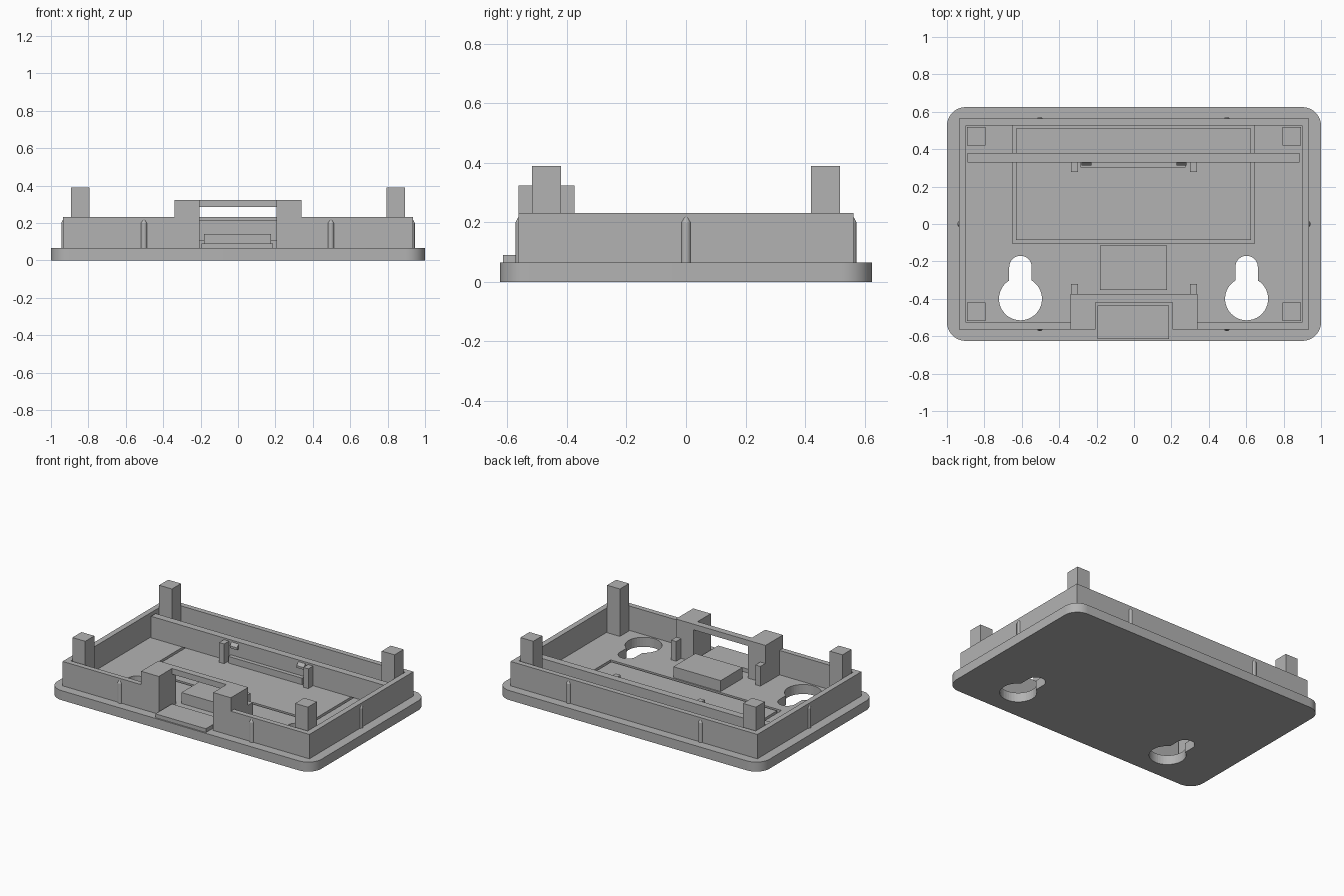
import bpy
import bmesh
from math import asin, cos, sin, pi, radians

cube = bpy.data.objects.get("Cube")
if cube:
    bpy.data.objects.remove(cube, do_unlink=True)

grey = bpy.data.materials.new("plain_grey")
grey.use_nodes = True
grey.diffuse_color = (0.45, 0.45, 0.45, 1)
grey.node_tree.nodes["Principled BSDF"].inputs["Base Color"].default_value = (0.45, 0.45, 0.45, 1)

FLOOR, RIM = 0.065, 0.232


def finish(name, bm):
    bmesh.ops.recalc_face_normals(bm, faces=bm.faces)
    mesh = bpy.data.meshes.new(name)
    bm.to_mesh(mesh)
    bm.free()
    mesh.materials.append(grey)
    obj = bpy.data.objects.new(name, mesh)
    bpy.context.collection.objects.link(obj)
    return obj


def prism(name, outline, z0, z1):
    bm = bmesh.new()
    face = bm.faces.new([bm.verts.new((x, y, z0)) for x, y in outline])
    top = bmesh.ops.extrude_face_region(bm, geom=[face])["geom"]
    verts = [v for v in top if isinstance(v, bmesh.types.BMVert)]
    bmesh.ops.translate(bm, verts=verts, vec=(0, 0, z1 - z0))
    return finish(name, bm)


def box(name, x0, x1, y0, y1, z0, z1):
    return prism(name, [(x0, y0), (x1, y0), (x1, y1), (x0, y1)], z0, z1)


def arc(cx, cy, r, a0, a1, n):
    steps = [a0 + (a1 - a0) * i / n for i in range(n + 1)]
    return [(cx + r * cos(a), cy + r * sin(a)) for a in steps]


def cut(target, cutter):
    mod = target.modifiers.new("cut", "BOOLEAN")
    mod.operation = "DIFFERENCE"
    mod.solver = "EXACT"
    mod.object = cutter
    cutter.hide_render = True
    cutter.hide_set(True)


def smooth(obj):
    bpy.ops.object.select_all(action="DESELECT")
    obj.select_set(True)
    bpy.context.view_layer.objects.active = obj
    bpy.ops.object.shade_smooth_by_angle(angle=radians(30))


# Rounded base plate
outline = []
for i, (sx, sy) in enumerate([(1, 1), (-1, 1), (-1, -1), (1, -1)]):
    outline += arc(sx * 0.9, sy * 0.525, 0.1, i * pi / 2, (i + 1) * pi / 2, 10)
base = prism("base_plate", outline, 0, FLOOR)
smooth(base)

# Keyhole hanging slots
R, r = 0.115, 0.06
half = asin(r / R)
for side, cx in (("right", -0.607), ("left", 0.602)):
    key = arc(cx, -0.4, R, pi / 2 + half, 2.5 * pi - half, 32)
    key += arc(cx, -0.23, r, 0, pi, 16)
    cut(base, prism(side + "_keyhole_cutter", key, -0.1, 0.2))

# Shallow groove around the raised floor panel
cut(base, box("groove_cutter", -0.65, 0.645, -0.105, 0.528, 0.045, 0.2))
box("floor_panel", -0.63, 0.625, -0.085, 0.51, 0.04, FLOOR)

# Perimeter walls, with a gap at the front
OX, OY, IX, IY = 0.935, 0.563, 0.897, 0.527
box("back_wall", -OX, OX, IY, OY, FLOOR, RIM)
for side, s in (("right", -1), ("left", 1)):
    box(side + "_wall", *sorted((s * IX, s * OX)), -OY, IY, FLOOR, RIM)
    box(side + "_front_wall", *sorted((s * 0.34, s * IX)), -OY, -IY, FLOOR, RIM)
    # Tall pillars beside the gap
    box(side + "_pillar", *sorted((s * 0.206, s * 0.34)), -OY, -0.375, FLOOR, 0.324)
    # Corner posts
    for end, t in (("front", -1), ("back", 1)):
        box(f"{side}_{end}_post", *sorted((s * 0.795, s * 0.892)),
            *sorted((t * 0.42, t * 0.518)), FLOOR, 0.39)
    # Upright clips and hooks
    box(side + "_back_clip", *sorted((s * 0.3, s * 0.338)), 0.278, 0.33, FLOOR, 0.2)
    box(side + "_front_clip", *sorted((s * 0.3, s * 0.338)), -0.375, -0.322, FLOOR, 0.2)
    hook = box(side + "_hook", *sorted((s * 0.226, s * 0.28)), 0.312, 0.33, 0.165, 0.2)
    for v in hook.data.vertices:
        if v.co.y < 0.32 and v.co.z > 0.18:
            v.co.z -= 0.02

box("bridge_beam", -0.206, 0.206, -0.42, -0.375, 0.285, 0.324)
box("cross_bar", -0.89, 0.885, 0.33, 0.38, FLOOR, 0.212)
box("support_strip", -0.285, 0.275, 0.302, 0.33, FLOOR, 0.11)
box("floor_block", -0.182, 0.176, -0.352, -0.115, FLOOR, 0.14)
box("front_tab", -0.195, 0.187, -0.615, -0.437, FLOOR, 0.091)

# Round snap ribs with tapered tips
ribs = [(x, y) for x in (-0.503, 0.497) for y in (-0.556, 0.556)]
ribs += [(-0.928, 0), (0.928, 0)]
for i, (x, y) in enumerate(ribs):
    bm = bmesh.new()
    for z0, z1, r1 in ((FLOOR, 0.2, 0.017), (0.2, 0.222, 0.005)):
        made = bmesh.ops.create_cone(bm, cap_ends=True, segments=16, radius1=0.017,
                                     radius2=r1, depth=z1 - z0)
        bmesh.ops.translate(bm, verts=made["verts"], vec=(x, y, (z0 + z1) / 2))
    smooth(finish(f"snap_rib_{i + 1}", bm))
